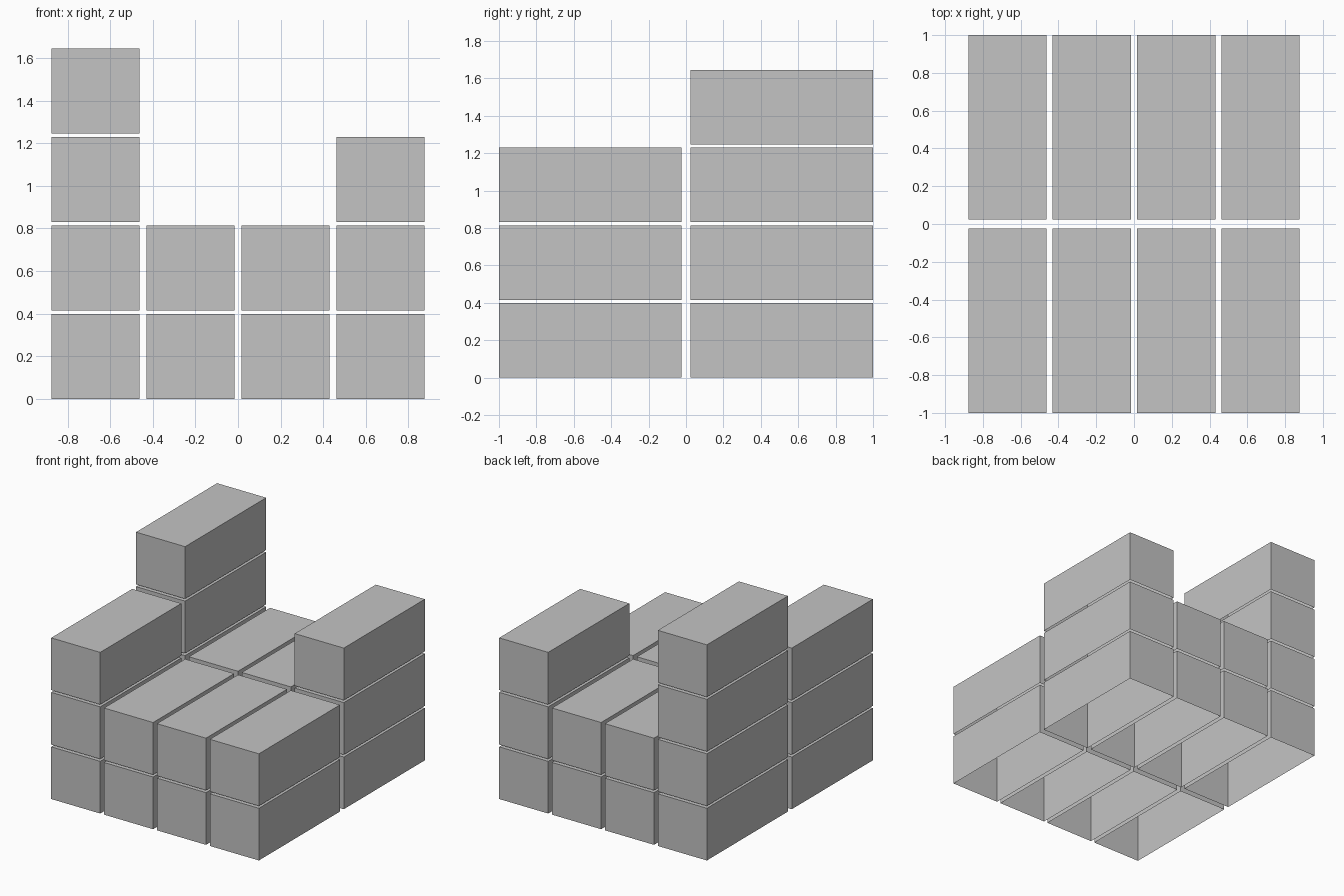
import bpy
import bmesh

if "Cube" in bpy.data.objects:
    bpy.data.objects.remove(bpy.data.objects["Cube"])

# Crate size, spacing between neighbouring crates, and how high each stack is
WIDTH, DEPTH, HEIGHT = 0.414, 0.977, 0.398
PITCH_X, PITCH_Y, PITCH_Z = 0.4463, 1.023, 0.4155
STACKS = {"front": (3, 2, 2, 2), "back": (4, 2, 2, 3)}

grey = bpy.data.materials.new("plain_grey")
grey.diffuse_color = (0.55, 0.55, 0.55, 1.0)
grey.use_nodes = True
grey.node_tree.nodes["Principled BSDF"].inputs["Base Color"].default_value = grey.diffuse_color


def crate_mesh():
    """Plain box shell, open underneath, with its origin at the base centre."""
    bm = bmesh.new()
    bmesh.ops.create_cube(bm, size=1.0)
    for v in bm.verts:
        v.co = (v.co.x * WIDTH, v.co.y * DEPTH, (v.co.z + 0.5) * HEIGHT)
    bm.normal_update()
    underside = [f for f in bm.faces if f.normal.z < -0.5]
    bmesh.ops.delete(bm, geom=underside, context='FACES')
    mesh = bpy.data.meshes.new("crate")
    bm.to_mesh(mesh)
    bm.free()
    mesh.materials.append(grey)
    return mesh


# Two rows of four stacks, all sharing one crate mesh
mesh = crate_mesh()
for row, (row_name, heights) in enumerate(STACKS.items()):
    for column, levels in enumerate(heights):
        for level in range(levels):
            name = f"{row_name}_crate_{column + 1}_level_{level + 1}"
            crate = bpy.data.objects.new(name, mesh)
            crate.location = ((column - 1.5) * PITCH_X,
                              (row - 0.5) * PITCH_Y,
                              level * PITCH_Z)
            bpy.context.collection.objects.link(crate)
